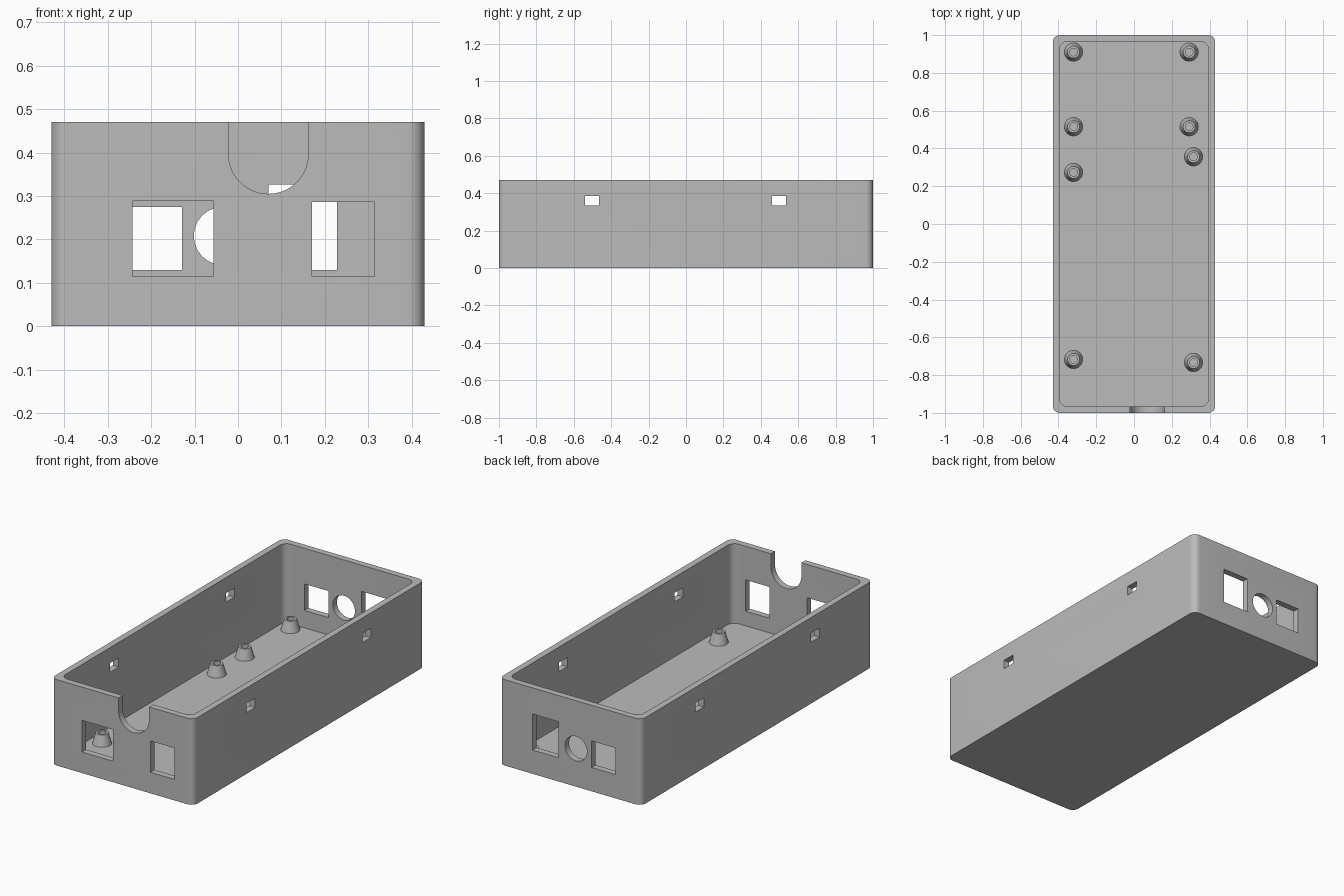
import bpy, bmesh
from math import pi, cos, sin, radians
from mathutils import Vector

cube = bpy.data.objects.get("Cube")
if cube:
    bpy.data.objects.remove(cube, do_unlink=True)

grey = bpy.data.materials.new("plain grey")
grey.use_nodes = True
grey.diffuse_color = (0.5, 0.5, 0.5, 1)
grey.node_tree.nodes["Principled BSDF"].inputs["Base Color"].default_value = (0.5, 0.5, 0.5, 1)

HX, HY, TOP = 0.43, 1.0, 0.47
WALL, FLOOR = 0.035, 0.035


def make_object(name, bm):
    bmesh.ops.recalc_face_normals(bm, faces=bm.faces)
    mesh = bpy.data.meshes.new(name)
    bm.to_mesh(mesh)
    bm.free()
    mesh.materials.append(grey)
    obj = bpy.data.objects.new(name, mesh)
    bpy.context.collection.objects.link(obj)
    return obj


def prism(name, outline, offset):
    """Extrude a closed 3D outline along an offset."""
    bm = bmesh.new()
    face = bm.faces.new([bm.verts.new(p) for p in outline])
    ext = bmesh.ops.extrude_face_region(bm, geom=[face], use_keep_orig=True)
    verts = [g for g in ext["geom"] if isinstance(g, bmesh.types.BMVert)]
    bmesh.ops.translate(bm, verts=verts, vec=offset)
    return make_object(name, bm)


def arc(cx, cy, r, start, end, n):
    steps = [radians(start + (end - start) * i / n) for i in range(n + 1)]
    return [(cx + r * cos(a), cy + r * sin(a)) for a in steps]


def rounded_box(name, hx, hy, r, z0, z1):
    pts = []
    for sx, sy, a in ((1, 1, 0), (-1, 1, 90), (-1, -1, 180), (1, -1, 270)):
        pts += arc(sx * (hx - r), sy * (hy - r), r, a, a + 90, 8)
    return prism(name, [(x, y, z0) for x, y in pts], (0, 0, z1 - z0))


def end_cutter(name, pts, side):
    """Cut an x-z outline through the front (-1) or back (1) wall."""
    y = side * HY - 0.1
    return prism(name, [(x, y, z) for x, z in pts], (0, 0.2, 0))


def rect(x0, x1, z0, z1):
    return [(x0, z0), (x1, z0), (x1, z1), (x0, z1)]


# Shell and everything removed from it
case = rounded_box("case", HX, HY, 0.037, 0, TOP)
notch = arc(0.07, 0.397, 0.092, 180, 360, 28) + [(0.162, 0.6), (-0.022, 0.6)]
cutters = [
    rounded_box("cavity", HX - WALL, HY - WALL, 0.04, FLOOR, TOP + 0.2),
    end_cutter("cable_notch", notch, -1),
    end_cutter("front_left_port", rect(0.17, 0.315, 0.115, 0.286), -1),
    end_cutter("front_right_port", rect(-0.243, -0.057, 0.115, 0.288), -1),
    end_cutter("back_left_port", rect(0.07, 0.228, 0.13, 0.327), 1),
    end_cutter("back_right_port", rect(-0.275, -0.129, 0.13, 0.275), 1),
    end_cutter("back_round_port", arc(-0.035, 0.208, 0.067, 0, 345, 23), 1),
]
for y in (-0.503, 0.497):
    slot = [(-0.6, y + dy, z) for dy, z in rect(-0.037, 0.037, 0.335, 0.385)]
    cutters.append(prism("clip_slot", slot, (1.2, 0, 0)))

for cutter in cutters:
    cutter.hide_render = True
    mod = case.modifiers.new(cutter.name, "BOOLEAN")
    mod.operation = "DIFFERENCE"
    mod.solver = "EXACT"
    mod.object = cutter

# Bake the cuts and drop the cutters
graph = bpy.context.evaluated_depsgraph_get()
cut_mesh = bpy.data.meshes.new_from_object(case.evaluated_get(graph))
case.modifiers.clear()
case.data = cut_mesh
for cutter in cutters:
    bpy.data.objects.remove(cutter, do_unlink=True)

# Hollow tapered standoffs, turned from one profile
bm = bmesh.new()
profile = [(0.05, FLOOR - 0.005), (0.032, 0.094), (0.02, 0.094), (0.02, FLOOR - 0.005)]
verts = [bm.verts.new((r, 0, z)) for r, z in profile]
edges = [bm.edges.new(pair) for pair in zip(verts, verts[1:])]
bmesh.ops.spin(bm, geom=verts + edges, cent=(0, 0, 0), axis=(0, 0, 1),
               angle=2 * pi, steps=32, use_merge=True)
bmesh.ops.remove_doubles(bm, verts=bm.verts, dist=0.0001)
standoff = make_object("standoff", bm)

spots = [(-0.32, 0.91), (-0.32, 0.515), (-0.32, 0.273), (-0.32, -0.717),
         (0.292, 0.91), (0.292, 0.515), (0.315, 0.356), (0.315, -0.733)]
standoff.location = (*spots[0], 0)
for spot in spots[1:]:
    copy = standoff.copy()
    copy.location = (*spot, 0)
    bpy.context.collection.objects.link(copy)

# Smooth rounded corners, keep hard edges
bpy.ops.object.select_all(action="DESELECT")
for obj in (case, standoff):
    obj.select_set(True)
bpy.context.view_layer.objects.active = case
bpy.ops.object.shade_smooth_by_angle(angle=radians(30))
